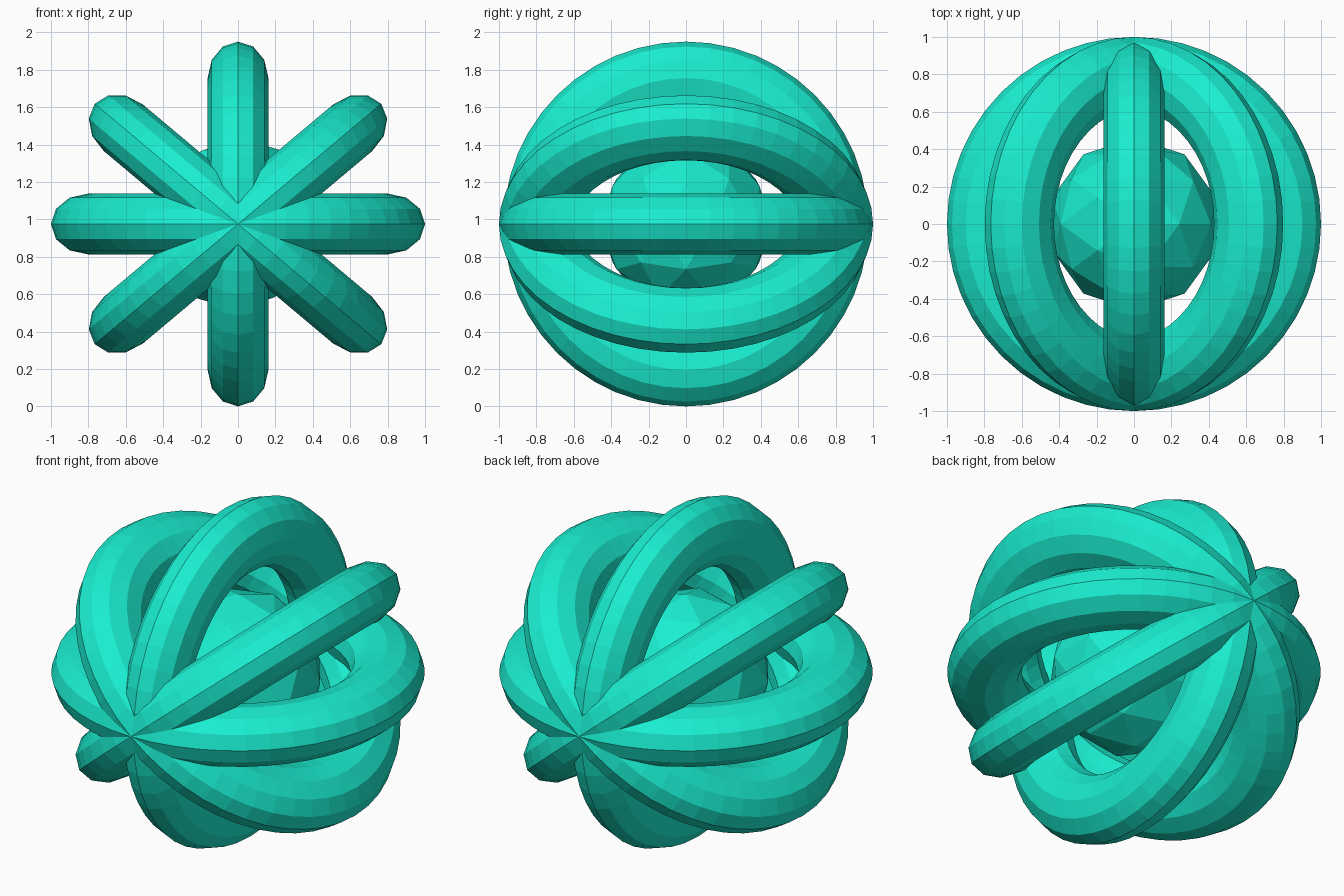
import bpy
from math import radians

if "Cube" in bpy.data.objects:
    bpy.data.objects.remove(bpy.data.objects["Cube"])

CENTRE = (0, 0, 0.975)

mat = bpy.data.materials.new("teal")
mat.diffuse_color = (0.01, 0.85, 0.63, 1)
mat.use_nodes = True
mat.node_tree.nodes["Principled BSDF"].inputs["Base Color"].default_value = mat.diffuse_color


def ring(name, angle, size=1.0):
    """Flattened torus turned about the y axis so all rings meet at the poles."""
    bpy.ops.mesh.primitive_torus_add(
        major_radius=0.8 * size, minor_radius=0.2 * size,
        major_segments=48, minor_segments=12,
        location=CENTRE, rotation=(0, radians(angle), 0))
    ob = bpy.context.object
    ob.name = name
    for v in ob.data.vertices:
        v.co.z *= 0.8125 / size
    ob.data.materials.append(mat)


# Four crossing rings
ring("horizontal_ring", 0)
ring("diagonal_ring_a", 40)
ring("diagonal_ring_b", -40)
ring("vertical_ring", 90, 0.975)

# Faceted core
bpy.ops.mesh.primitive_ico_sphere_add(subdivisions=2, radius=0.46, location=CENTRE)
core = bpy.context.object
core.name = "core"
core.data.materials.append(mat)
